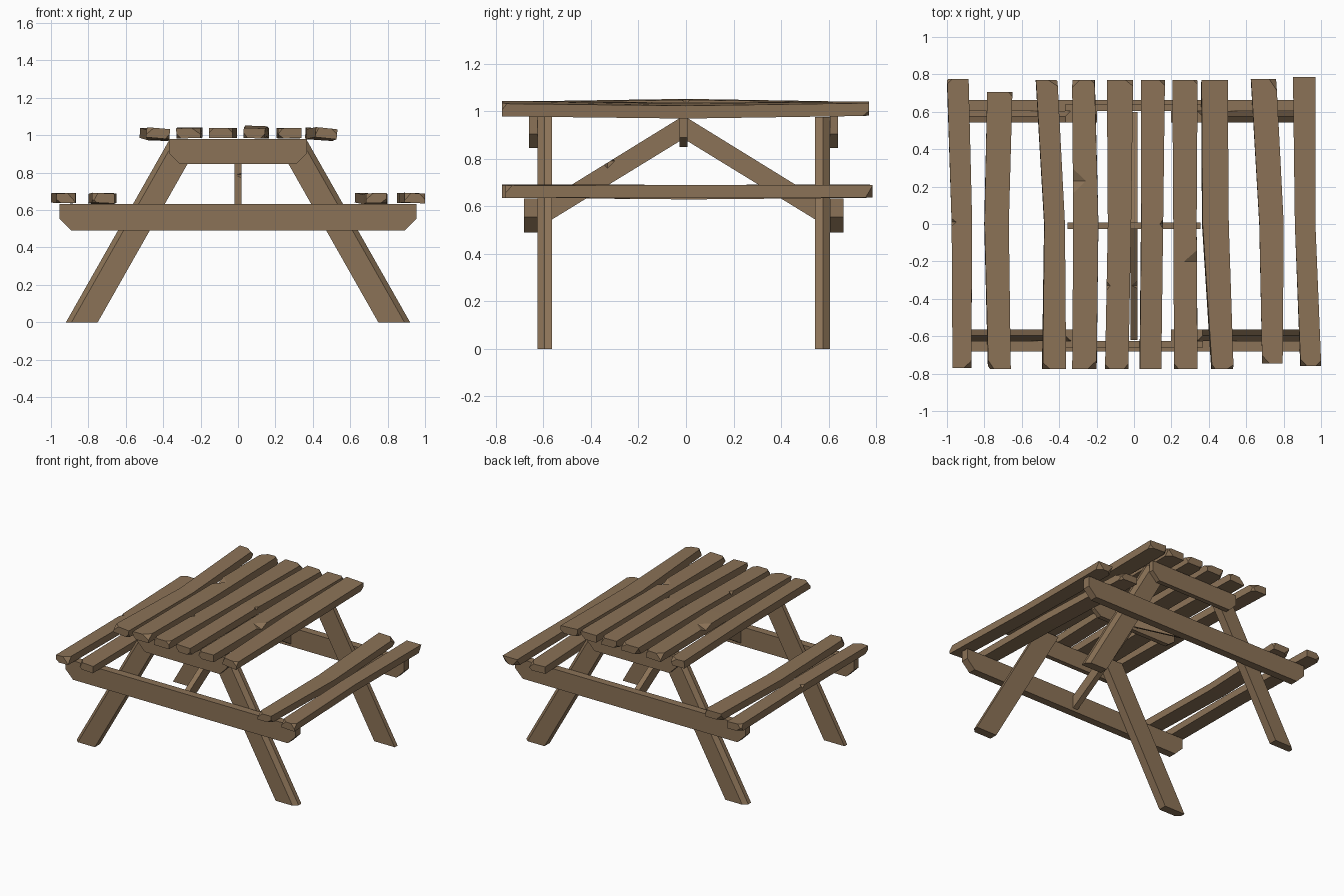
import bpy, bmesh, random
from math import sin, cos, radians
from mathutils import Vector

if "Cube" in bpy.data.objects:
    bpy.data.objects.remove(bpy.data.objects["Cube"])

random.seed(4)
YC = -0.01  # frame centre in y

wood = bpy.data.materials.new("brown_wood")
wood.diffuse_color = (0.26, 0.17, 0.095, 1)
wood.use_nodes = True
wood.node_tree.nodes["Principled BSDF"].inputs["Base Color"].default_value = wood.diffuse_color


def finish(name, bm):
    bmesh.ops.recalc_face_normals(bm, faces=bm.faces)
    me = bpy.data.meshes.new(name)
    bm.to_mesh(me)
    bm.free()
    me.materials.append(wood)
    ob = bpy.data.objects.new(name, me)
    bpy.context.collection.objects.link(ob)
    return ob


def loft(rings):
    bm = bmesh.new()
    rs = [[bm.verts.new(p) for p in r] for r in rings]
    n = len(rs[0])
    for a, b in zip(rs, rs[1:]):
        for i in range(n):
            j = (i + 1) % n
            bm.faces.new((a[i], a[j], b[j], b[i]))
    bm.faces.new(rs[0])
    bm.faces.new(rs[-1])
    bmesh.ops.recalc_face_normals(bm, faces=bm.faces)
    return bm


def cut(bm, co, no):
    # slice off everything beyond the plane and cap the hole
    bmesh.ops.bisect_plane(bm, geom=bm.verts[:] + bm.edges[:] + bm.faces[:], dist=1e-5,
                           plane_co=co, plane_no=no, clear_outer=True)
    bmesh.ops.holes_fill(bm, edges=[e for e in bm.edges if e.is_boundary], sides=0)


def nick(ob, co, size):
    # chop a splinter out of an edge with an eight-sided cutter
    bm = bmesh.new()
    for k in range(3):
        for s in (-1, 1):
            v = Vector(co)
            v[k] += s * size[k]
            bm.verts.new(v)
    bmesh.ops.convex_hull(bm, input=bm.verts)
    cutter = finish("splinter_cutter", bm)
    cutter.hide_render = True
    cutter.hide_viewport = True
    m = ob.modifiers.new("splinter", 'BOOLEAN')
    m.operation = 'DIFFERENCE'
    m.solver = 'EXACT'
    m.object = cutter


def plank(name, front, mid, back, y0, y1, z, thick, sag, roll):
    # three sections: front, bent middle, back; each (left x, right x)
    rings = []
    for (xl, xr), y, dz, r in ((front, y0, 0, roll[0]), (mid, 0, sag, roll[1]), (back, y1, 0, roll[2])):
        cx, w, t = (xl + xr) / 2, (xr - xl) / 2, thick / 2
        c, s = cos(radians(r)), sin(radians(r))
        rings.append([(cx + a * c - b * s, y, z + dz + a * s + b * c)
                      for a, b in ((-w, -t), (w, -t), (w, t), (-w, t))])
    bm = loft(rings)
    # chipped end corners
    for ring, sy in ((rings[0], -1), (rings[2], 1)):
        for k in random.sample(range(4), 2):
            sx, sz = (-1, 1, 1, -1)[k], (-1, -1, 1, 1)[k]
            n = Vector((sx * random.uniform(.6, 1), sy * random.uniform(.6, 1), sz * random.uniform(.5, 1))).normalized()
            cut(bm, Vector(ring[k]) - n * random.uniform(.012, .024), n)
    return finish(name, bm)


# table top planks
top = [
    ((-.49, -.365), (-.48, -.37), (-.525, -.41), -.775, .77, -.013, (-5, -2, -2)),
    ((-.33, -.20), (-.325, -.19), (-.33, -.21), -.775, .77, .003, (1, 0, 2)),
    ((-.155, -.03), (-.14, -.015), (-.145, -.005), -.775, .77, 0, (0, 0, 0)),
    ((.03, .145), (.038, .155), (.037, .165), -.775, .77, .012, (-2, -2, -1)),
    ((.215, .34), (.21, .335), (.205, .34), -.775, .77, 0, (1, 0, 0)),
    ((.415, .53), (.365, .505), (.36, .50), -.775, .77, -.010, (-6, -4, -3)),
]
boards = [plank(f"table_plank_{i + 1}", f, m, b, y0, y1, 1.011, .054, sag, r)
          for i, (f, m, b, y0, y1, sag, r) in enumerate(top)]
nick(boards[1], (-.327, .23, 1.041), (.07, .07, .028))
nick(boards[4], (.337, -.20, 1.038), (.07, .06, .028))
nick(boards[2], (-.147, -.33, 1.038), (.02, .025, .025))
nick(boards[3], (.153, 0, 1.05), (.015, .025, .02))

# seat planks
seats = [
    ((-.97, -.87), (-.975, -.865), (-1.0, -.885), -.77, .775, .0, (1, 0, -2)),
    ((-.78, -.66), (-.80, -.67), (-.785, -.65), -.775, .705, -.006, (-3, -2, 0)),
    ((.685, .795), (.67, .80), (.625, .76), -.745, .775, -.008, (0, -1, -2)),
    ((.89, 1.0), (.86, .97), (.85, .97), -.76, .785, 0, (-3, 0, 0)),
]
slats = [plank(f"seat_plank_{i + 1}", f, m, b, y0, y1, .664, .052, sag, r)
         for i, (f, m, b, y0, y1, sag, r) in enumerate(seats)]
nick(slats[0], (-.975, .01, .69), (.025, .02, .02))


def beam(name, xtop, xbot, z0, zc, z1, ya, yb):
    prof = [(-xbot, z0), (xbot, z0), (xtop, zc), (xtop, z1), (-xtop, z1), (-xtop, zc)]
    return finish(name, loft([[(x, y, z) for x, z in prof] for y in (ya, yb)]))


for sy, end in ((-1, "front"), (1, "back")):
    def Y(d):
        return YC + sy * d

    # slanted legs with a chamfered outer corner
    for sx, side in ((-1, "left"), (1, "right")):
        sec = [(.75, .553), (.92, .553), (.92, .586), (.89, .615), (.75, .615)]
        rings = [[(sx * (x - .567 * z), Y(d), z) for x, d in sec] for z in (0, .975)]
        finish(f"{end}_{side}_leg", loft(rings))
    # cross beams carrying the top and the seats
    beam(f"{end}_top_beam", .37, .31, .845, .905, .98, Y(.615), Y(.65))
    beam(f"{end}_seat_beam", .955, .89, .49, .555, .632, Y(.615), Y(.672))
    # diagonal brace
    prof = [(.61, .51), (.015, .875), (.015, .972), (.61, .605)]
    brace = finish(f"{end}_brace", loft([[(x, Y(d), z) for d, z in prof] for x in (-.02, .02)]))
    if sy < 0:
        nick(brace, (.02, -.33, .79), (.04, .03, .03))

# centre batten under the top
beam("centre_batten", .355, .30, .85, .89, .98, YC - .017, YC + .017)
